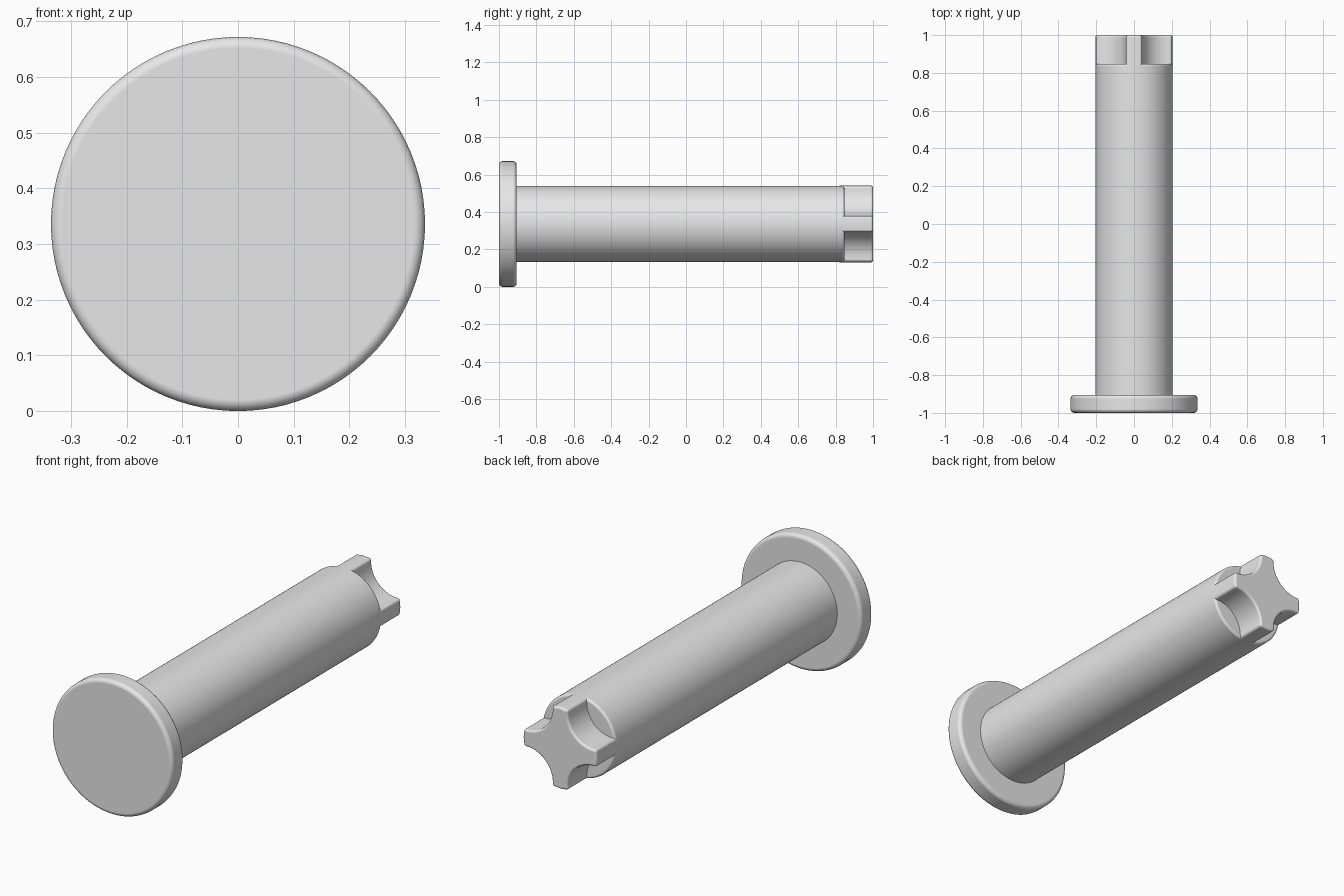
import bpy, bmesh
from math import sin, cos, pi, asin
from mathutils import Matrix

if "Cube" in bpy.data.objects:
    bpy.data.objects.remove(bpy.data.objects["Cube"], do_unlink=True)

AXIS_Z = 0.336      # height of the pin's axis
SHAFT_R = 0.205

grey = bpy.data.materials.new("plain grey")
grey.use_nodes = True
grey.diffuse_color = (0.8, 0.8, 0.8, 1)
grey.node_tree.nodes["Principled BSDF"].inputs["Base Color"].default_value = (0.8, 0.8, 0.8, 1)


def finish(name, bm, round_size):
    """Turn a bmesh into a smooth object with rounded edges."""
    bmesh.ops.recalc_face_normals(bm, faces=bm.faces)
    mesh = bpy.data.meshes.new(name)
    bm.to_mesh(mesh)
    bm.free()
    mesh.materials.append(grey)
    for poly in mesh.polygons:
        poly.use_smooth = True
    obj = bpy.data.objects.new(name, mesh)
    obj.location.z = AXIS_Z
    bpy.context.collection.objects.link(obj)
    bevel = obj.modifiers.new("rounded_edges", "BEVEL")
    bevel.width = round_size
    bevel.segments = 4
    bevel.limit_method = "ANGLE"
    bevel.angle_limit = pi / 6
    bevel.use_clamp_overlap = False
    bevel.harden_normals = True
    return obj


def disc(name, radius, y0, y1, round_size):
    """Cylinder along y."""
    bm = bmesh.new()
    place = Matrix.Translation((0, (y0 + y1) / 2, 0)) @ Matrix.Rotation(pi / 2, 4, "X")
    bmesh.ops.create_cone(bm, cap_ends=True, segments=96, radius1=radius,
                          radius2=radius, depth=y1 - y0, matrix=place)
    return finish(name, bm, round_size)


def cross_profile(half_width, centre, arc_steps=14):
    """Four-armed outline with round pockets between the arms."""
    points = []
    pocket_r = centre - half_width
    tip = asin(half_width / SHAFT_R)
    for k in range(4):
        quarter = [(SHAFT_R * cos(a), SHAFT_R * sin(a)) for a in (-tip, 0, tip)]
        for i in range(arc_steps + 1):
            a = -pi / 2 - i / arc_steps * pi / 2
            quarter.append((centre + pocket_r * cos(a), centre + pocket_r * sin(a)))
        turn = Matrix.Rotation(k * pi / 2, 2)
        for x, z in quarter:
            points.append((turn[0][0] * x + turn[0][1] * z,
                           turn[1][0] * x + turn[1][1] * z))
    return points


# Flat round head and long shaft
disc("head", 0.336, -1.0, -0.905, 0.02)
disc("shaft", SHAFT_R - 0.0005, -0.95, 0.847, 0.012)

# Cross-shaped drive tip, its root set into the shaft
bm = bmesh.new()
outline = [bm.verts.new((x, 0.81, z)) for x, z in cross_profile(0.043, 0.185)]
face = bm.faces.new(outline)
grown = bmesh.ops.extrude_face_region(bm, geom=[face], use_keep_orig=True)
bmesh.ops.translate(bm, vec=(0, 0.19, 0),
                    verts=[v for v in grown["geom"] if isinstance(v, bmesh.types.BMVert)])
finish("cross_tip", bm, 0.012)
